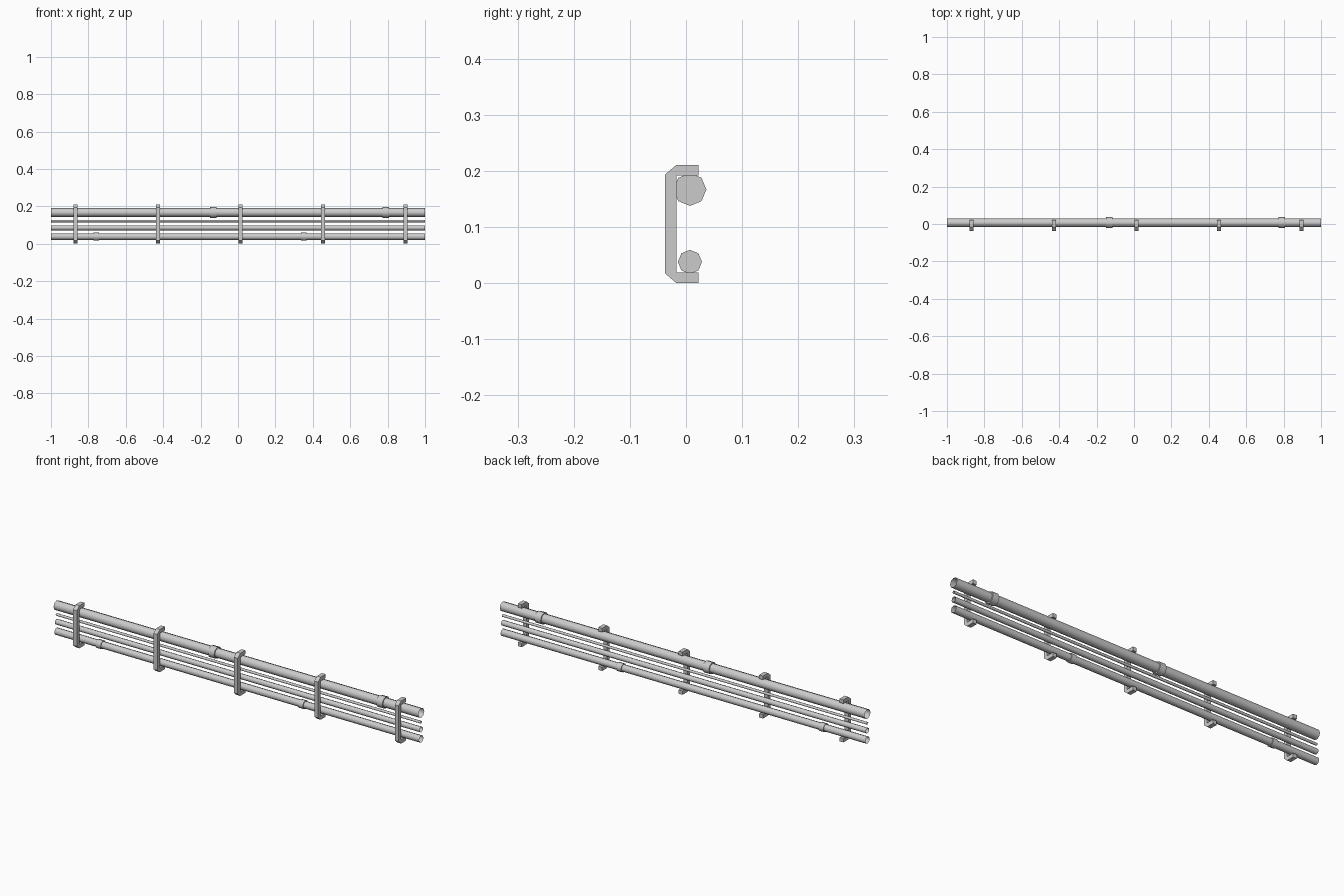
import bpy, bmesh, math
from mathutils import Matrix

if "Cube" in bpy.data.objects:
    bpy.data.objects.remove(bpy.data.objects["Cube"])


def finish(bm, name, smooth=False):
    bmesh.ops.recalc_face_normals(bm, faces=bm.faces)
    me = bpy.data.meshes.new(name)
    bm.to_mesh(me)
    bm.free()
    ob = bpy.data.objects.new(name, me)
    bpy.context.collection.objects.link(ob)
    if smooth:
        bpy.ops.object.select_all(action='DESELECT')
        ob.select_set(True)
        bpy.context.view_layer.objects.active = ob
        bpy.ops.object.shade_smooth_by_angle(angle=math.radians(50))
    return ob


def tube(name, x, z, radius, length, caps):
    # eight-sided cylinder along x
    bm = bmesh.new()
    bmesh.ops.create_cone(bm, cap_ends=caps, segments=8, radius1=radius, radius2=radius,
                          depth=length,
                          matrix=Matrix.Translation((x, PIPE_Y, z)) @ Matrix.Rotation(math.pi / 2, 4, 'Y'))
    return finish(bm, name, smooth=True)


def bracket(name, x, width=0.021):
    # C-shaped profile with chamfered outer corners
    profile = [(0.022, 0.0), (-0.017, 0.0), (-0.037, 0.017), (-0.037, 0.194),
               (-0.017, 0.211), (0.022, 0.211), (0.022, 0.192), (-0.017, 0.192),
               (-0.017, 0.019), (0.022, 0.019)]
    bm = bmesh.new()
    face = bm.faces.new([bm.verts.new((x - width / 2, y, z)) for y, z in profile])
    ext = bmesh.ops.extrude_face_region(bm, geom=[face], use_keep_orig=True)
    verts = [g for g in ext['geom'] if isinstance(g, bmesh.types.BMVert)]
    bmesh.ops.translate(bm, verts=verts, vec=(width, 0, 0))
    return finish(bm, name)


PIPE_Y = 0.007

# Open-ended pipes: name, height, radius
for name, z, r in [("top_pipe", 0.167, 0.0235), ("thin_pipe", 0.121, 0.0065),
                   ("middle_pipe", 0.085, 0.0135), ("bottom_pipe", 0.038, 0.0175)]:
    tube(name, 0, z, r, 2.0, False)

# Joint collars on the top and bottom pipes
for i, x in enumerate((-0.133, 0.789)):
    tube(f"top_collar_{i + 1}", x, 0.167, 0.0293, 0.034, True)
for i, x in enumerate((-0.758, 0.351)):
    tube(f"bottom_collar_{i + 1}", x, 0.038, 0.0215, 0.028, True)

# Five evenly spaced wall brackets
for i in range(5):
    bracket(f"bracket_{i + 1}", -0.868 + 0.441 * i)
